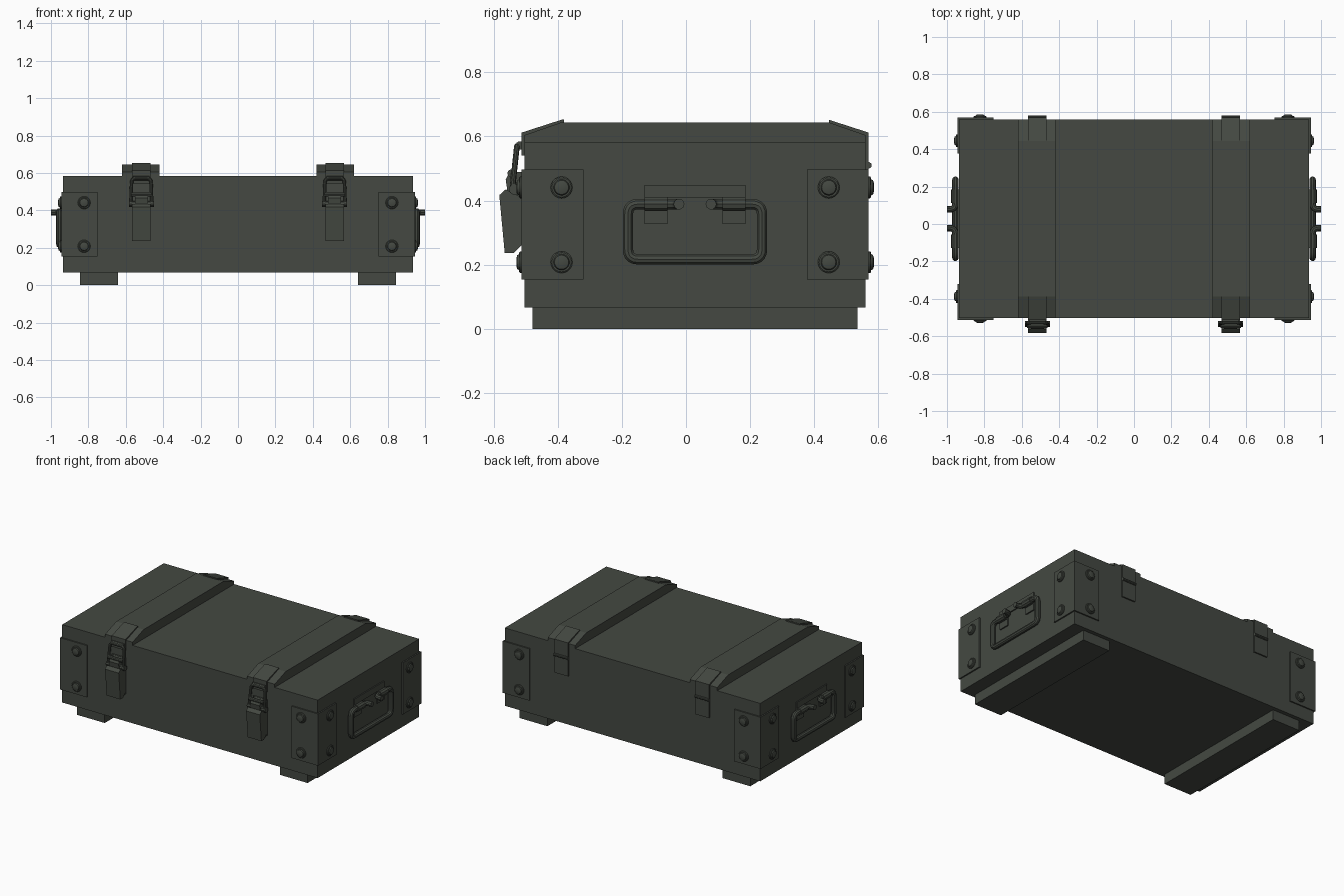
import bpy, bmesh, math
from mathutils import Vector

if "Cube" in bpy.data.objects:
    bpy.data.objects.remove(bpy.data.objects["Cube"])

paint = bpy.data.materials.new("olive_grey_paint")
paint.diffuse_color = (0.058, 0.066, 0.054, 1)
paint.use_nodes = True
paint.node_tree.nodes["Principled BSDF"].inputs["Base Color"].default_value = paint.diffuse_color


def finish(name, mesh, smooth=False):
    ob = bpy.data.objects.new(name, mesh)
    bpy.context.collection.objects.link(ob)
    mesh.materials.clear()
    mesh.materials.append(paint)
    if smooth:
        bpy.ops.object.select_all(action='DESELECT')
        ob.select_set(True)
        bpy.context.view_layer.objects.active = ob
        bpy.ops.object.shade_smooth_by_angle(angle=math.radians(35))
    return ob


def extrude(name, profile, x0, x1):
    """Extrude a (y, z) profile along x."""
    bm = bmesh.new()
    face = bm.faces.new([bm.verts.new((x0, y, z)) for y, z in profile])
    res = bmesh.ops.extrude_face_region(bm, geom=[face])
    verts = [g for g in res['geom'] if isinstance(g, bmesh.types.BMVert)]
    bmesh.ops.translate(bm, verts=verts, vec=(x1 - x0, 0, 0))
    bmesh.ops.recalc_face_normals(bm, faces=bm.faces)
    me = bpy.data.meshes.new(name)
    bm.to_mesh(me)
    bm.free()
    return finish(name, me)


def box(name, xs, ys, zs):
    (y0, y1), (z0, z1) = sorted(ys), sorted(zs)
    return extrude(name, [(y0, z0), (y1, z0), (y1, z1), (y0, z1)], min(xs), max(xs))


def fillet(pts, r, closed=False, n=5):
    """Round the corners of a polyline."""
    pts = [Vector(p) for p in pts]
    out = []
    for i, p in enumerate(pts):
        if not closed and i in (0, len(pts) - 1):
            out.append(p)
            continue
        a, b = pts[i - 1], pts[(i + 1) % len(pts)]
        s, e = p + (a - p).normalized() * r, p + (b - p).normalized() * r
        for k in range(n + 1):
            t = k / n
            out.append(s * (1 - t) ** 2 + p * 2 * t * (1 - t) + e * t * t)
    return out


def tube(name, pts, radius, closed=False):
    cu = bpy.data.curves.new(name, 'CURVE')
    cu.dimensions = '3D'
    cu.bevel_depth = radius
    cu.bevel_resolution = 3
    cu.use_fill_caps = True
    sp = cu.splines.new('POLY')
    sp.points.add(len(pts) - 1)
    for q, p in zip(sp.points, pts):
        q.co = (*p, 1)
    sp.use_cyclic_u = closed
    tmp = bpy.data.objects.new(name + "_path", cu)
    bpy.context.collection.objects.link(tmp)
    bpy.context.view_layer.update()
    me = bpy.data.meshes.new_from_object(
        tmp.evaluated_get(bpy.context.evaluated_depsgraph_get()))
    bpy.data.objects.remove(tmp)
    return finish(name, me, True)


def rivet(name, loc, direction, n=20):
    """Washer with a domed head, lathed around its axis."""
    prof = [(.034, 0), (.034, .005), (.030, .008), (.025, .008), (.022, .014), (.012, .017)]
    bm = bmesh.new()
    rings = [[bm.verts.new((r * math.cos(2 * math.pi * i / n), r * math.sin(2 * math.pi * i / n), h))
              for i in range(n)] for r, h in prof]
    for a, b in zip(rings, rings[1:]):
        for i in range(n):
            bm.faces.new((a[i], a[(i + 1) % n], b[(i + 1) % n], b[i]))
    bm.faces.new(rings[-1])
    rot = Vector((0, 0, 1)).rotation_difference(Vector(direction)).to_matrix()
    for v in bm.verts:
        v.co = rot @ v.co + Vector(loc)
    me = bpy.data.meshes.new(name)
    bm.to_mesh(me)
    bm.free()
    return finish(name, me, True)


X, Y0, Y1 = 0.936, -0.503, 0.56      # crate half length, front, back
T = 0.009                            # sheet metal thickness
box("crate_body", (-X, X), (Y0, Y1), (.067, .583))

for s, side in ((-1, "left"), (1, "right")):
    # runner under the crate and strap board on the lid
    box(side + "_runner", (s * .642, s * .845), (-.478, .534), (0, .068))
    extrude(side + "_lid_strap", [(Y0, .58), (Y1, .58), (Y1, .604), (.445, .644),
                                  (-.388, .644), (Y0, .604)], s * .42, s * .621)

    # corner plates with rivets
    for d, yf, end in ((-1, Y0, "front"), (1, Y1, "back")):
        name = side + "_" + end
        yo = yf + d * T
        box(name + "_corner_plate_face", (s * .75, s * (X + T)), (yf, yo), (.154, .497))
        box(name + "_corner_plate_end", (s * X, s * (X + T)), (yo, yf - d * .183), (.154, .497))
        for z in (.208, .441):
            rivet(name + "_face_rivet", (s * .823, yo, z), (0, d, 0))
            rivet(name + "_end_rivet", (s * (X + T), yf - d * .115, z), (s, 0, 0))

    # carrying handle, its ends bent outward between the sleeves
    hx, zt = s * .955, .389
    path = [(s * 1.0, -.022, zt), (hx, -.022, zt), (hx, -.181, zt), (hx, -.181, .217),
            (hx, .237, .217), (hx, .237, zt), (hx, .078, zt), (s * 1.0, .078, zt)]
    tube(side + "_handle", fillet(path, .032), .017)
    box(side + "_handle_plate", (s * X, s * (X + .008)), (-.129, .185), (.408, .449))
    for a, b in ((-.129, -.057), (.113, .185)):
        box(side + "_handle_tab", (s * X, s * (X + .008)), (a, b), (.327, .41))
        tube(side + "_handle_sleeve", [(hx, a, zt), (hx, b, zt)], .023)

    # front latch
    c = s * .517
    w = (c - .05, c + .05)
    extrude(side + "_catch_bracket", [(-.38, .640), (-.38, .652), (-.388, .652), (Y0 - T, .612),
                                      (Y0 - T, .54), (Y0, .54), (Y0, .60), (-.388, .640)], *w)
    tube(side + "_catch_hook", fillet([(c - .045, -.518, .572), (c + .045, -.518, .572)], .01), .013)
    box(side + "_latch_base", w, (Y0, Y0 - T), (.25, .49))
    extrude(side + "_latch_lever", [(-.512, .262), (-.537, .236), (-.565, .236), (-.582, .417),
                                    (-.562, .435), (-.512, .41)], *w)
    extrude(side + "_latch_lug", [(-.505, .41), (-.556, .425), (-.562, .465), (-.55, .489),
                                  (-.505, .489)], c - .035, c + .035)
    tube(side + "_latch_pin", [(c - .067, -.535, .435), (c + .067, -.535, .435)], .017)
    tube(side + "_latch_upper_pin", [(c - .055, -.545, .485), (c + .055, -.545, .485)], .012)
    loop = [(c - .057, -.542, .43), (c + .057, -.542, .43),
            (c + .051, -.527, .57), (c - .051, -.527, .57)]
    tube(side + "_latch_wire", fillet(loop, .02, True), .009, True)

    # back hinge
    extrude(side + "_hinge_upper_leaf", [(.455, .640), (.445, .640), (.445, .652), (Y1 + T, .612),
                                         (Y1 + T, .51), (Y1, .51), (Y1, .60)], *w)
    box(side + "_hinge_lower_leaf", w, (Y1, Y1 + T), (.39, .51))
    tube(side + "_hinge_barrel", [(w[0], .569, .51), (w[1], .569, .51)], .01)
